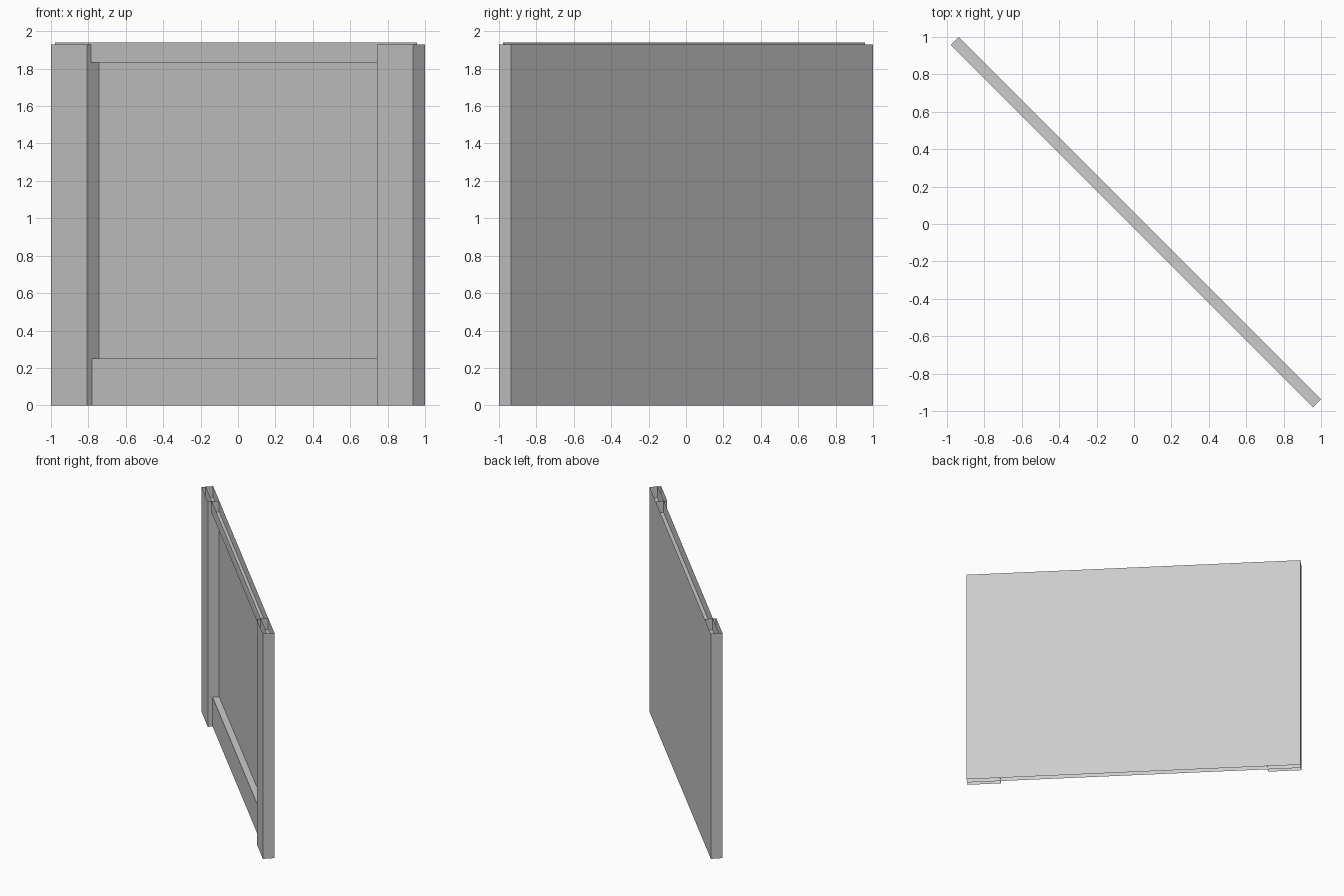
import bpy, bmesh, math
from mathutils import Vector, Matrix

cube = bpy.data.objects.get("Cube")
if cube:
    bpy.data.objects.remove(cube, do_unlink=True)

grey = bpy.data.materials.new("light_grey")
grey.use_nodes = True
grey.diffuse_color = (0.6, 0.6, 0.6, 1)
grey.node_tree.nodes["Principled BSDF"].inputs["Base Color"].default_value = (0.6, 0.6, 0.6, 1)

ROOT2 = math.sqrt(2)
HALF = 0.968 * ROOT2       # half the wall length
BACK = 0.032 * ROOT2       # back plane
FRONT = -BACK              # front plane of the posts
POST = 0.193 * ROOT2       # post width
HEIGHT = 1.93
DIAGONAL = Matrix.Rotation(-math.pi / 4, 4, "Z")


def sheet(name, path, sweep):
    """Sweep an open path of points into a thin folded sheet."""
    bm = bmesh.new()
    sweep = Vector(sweep)
    rows = [(bm.verts.new(p), bm.verts.new(Vector(p) + sweep)) for p in path]
    for (a, a2), (b, b2) in zip(rows, rows[1:]):
        bm.faces.new((a, b, b2, a2))
    bm.transform(DIAGONAL)
    mesh = bpy.data.meshes.new(name)
    bm.to_mesh(mesh)
    bm.free()
    mesh.materials.append(grey)
    obj = bpy.data.objects.new(name, mesh)
    bpy.context.collection.objects.link(obj)
    return obj


# Back panel
sheet("back_panel", [(HALF, BACK, 0), (-HALF, BACK, 0)], (0, 0, HEIGHT))

# Hollow end posts, open above and below
for name, x in (("right_post", -HALF), ("left_post", HALF - POST)):
    sheet(name, [(x, BACK, 0), (x, FRONT, 0), (x + POST, FRONT, 0), (x + POST, BACK, 0)],
          (0, 0, HEIGHT))

# Folded rails running the full length behind the post fronts
top_face = FRONT + 0.021 * ROOT2
low_face = FRONT + 0.027 * ROOT2
along = (2 * HALF, 0, 0)
sheet("top_rail", [(-HALF, top_face, 1.94), (-HALF, top_face, 1.834), (-HALF, BACK, 1.834)], along)
sheet("bottom_rail", [(-HALF, BACK, 0.25), (-HALF, low_face, 0.25), (-HALF, low_face, 0)], along)
